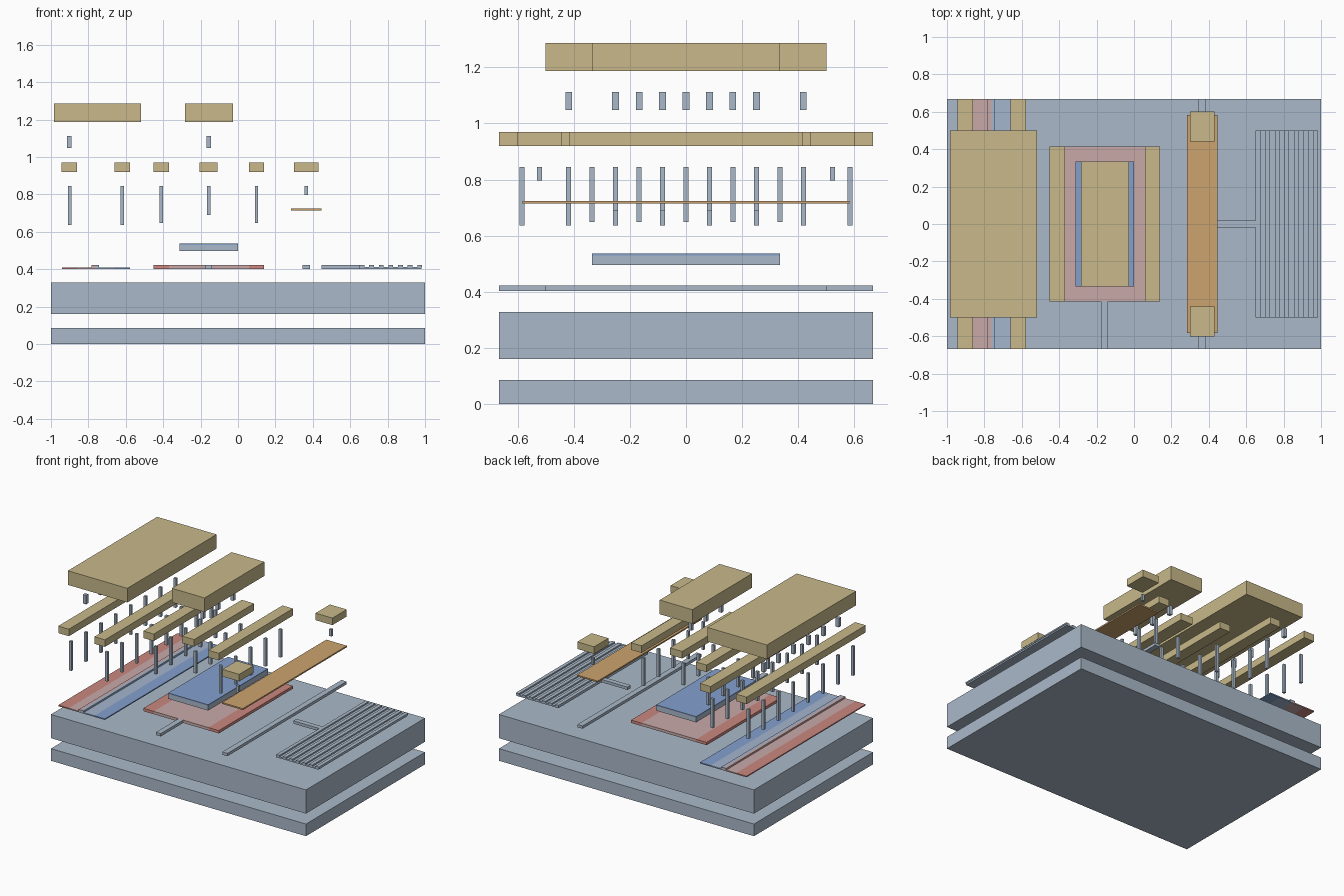
import bpy
import bmesh

cube = bpy.data.objects.get("Cube")
if cube:
    bpy.data.objects.remove(cube, do_unlink=True)


def linear(c):
    c /= 255
    return c / 12.92 if c <= 0.04045 else ((c + 0.055) / 1.055) ** 2.4


def material(name, *rgb):
    mat = bpy.data.materials.new(name)
    mat.use_nodes = True
    color = [linear(c) for c in rgb] + [1]
    mat.diffuse_color = color
    mat.node_tree.nodes["Principled BSDF"].inputs["Base Color"].default_value = color
    return mat


silicon = material("blue grey silicon", 170, 185, 201)
metal = material("tan metal", 200, 185, 138)
resistor = material("copper orange", 204, 163, 110)
red = material("strong red", 203, 136, 127)
pink = material("pale pink", 200, 170, 169)
blue = material("strong blue", 131, 160, 206)
pale_blue = material("pale blue", 165, 182, 206)


def boxes(name, mat, spans):
    """One object made of boxes, each given as x, y and z ranges."""
    bm = bmesh.new()
    for span in spans:
        verts = bmesh.ops.create_cube(bm, size=1)["verts"]
        for v in verts:
            v.co = [(lo + hi) / 2 + c * (hi - lo) for c, (lo, hi) in zip(v.co, span)]
    mesh = bpy.data.meshes.new(name)
    bm.to_mesh(mesh)
    bm.free()
    mesh.materials.append(mat)
    obj = bpy.data.objects.new(name, mesh)
    bpy.context.collection.objects.link(obj)
    return obj


def box(name, mat, x, y, z):
    return boxes(name, mat, [(x, y, z)])


def around(c, width):
    return (c - width / 2, c + width / 2)


def pillars(name, xs, ys, z, width=0.018):
    return boxes(name, silicon, [(around(x, width), around(y, width), z) for x in xs for y in ys])


def both_sides(*values):
    return [s * v for v in values for s in (-1, 1)]


full = (-0.667, 0.667)
pad_y = (-0.5, 0.5)
detector_y = (-0.415, 0.415)
core_y = (-0.335, 0.335)
film = (0.402, 0.41)
guide = (0.402, 0.422)
wiring = (0.92, 0.97)
top_pad = (1.187, 1.287)

# Base layers
box("bottom_slab", silicon, (-1, 1), full, (0, 0.086))
box("oxide_slab", silicon, (-1, 1), full, (0.16, 0.328))

# Modulator: doped bands with a central rib
box("modulator_red_band", red, (-0.942, -0.86), full, film)
box("modulator_pink_band", pink, (-0.86, -0.782), full, film)
box("modulator_rib_pink_half", pink, (-0.782, -0.763), full, guide)
box("modulator_rib_blue_half", pale_blue, (-0.763, -0.743), full, guide)
box("modulator_pale_blue_band", pale_blue, (-0.743, -0.66), full, film)
box("modulator_blue_band", blue, (-0.66, -0.577), full, film)

# Detector: doped plate, absorber block and feed
box("detector_plate", pink, (-0.37, 0.058), detector_y, guide)
boxes("detector_red_edges", red, [((-0.452, -0.37), detector_y, guide),
                                  ((0.058, 0.14), detector_y, guide)])
box("detector_feed", silicon, (-0.177, -0.139), (-0.667, -0.415), guide)
box("absorber_block", silicon, (-0.314, 0), core_y, (0.496, 0.53))
box("absorber_top", blue, (-0.314, 0), core_y, (0.53, 0.537))

# Straight waveguide and heater
box("straight_waveguide", silicon, (0.344, 0.384), full, guide)
box("heater_strip", resistor, (0.284, 0.446), (-0.583, 0.583), (0.714, 0.724))

# Grating coupler with raised ridges
box("coupler_feed", silicon, (0.446, 0.65), (-0.018, 0.018), guide)
box("coupler_plate", silicon, (0.65, 0.98), pad_y, (0.402, 0.412))
boxes("coupler_ridges", silicon,
      [((0.65 + i * 0.0515, 0.675 + i * 0.0515), pad_y, (0.412, 0.422)) for i in range(7)])

# Lower contact pillars
pillars("modulator_pillars", (-0.9, -0.618), both_sides(0.084, 0.251, 0.418, 0.585), (0.637, 0.845))
pillars("detector_side_pillars", (-0.41, 0.099), [0] + both_sides(0.167, 0.335), (0.648, 0.845))
pillars("detector_centre_pillars", (-0.157,), both_sides(0.084, 0.251), (0.69, 0.845))
pillars("heater_pillars", (0.365,), both_sides(0.522), (0.797, 0.845))

# Metal wiring
boxes("modulator_wires", metal, [(around(x, 0.083), full, wiring) for x in (-0.901, -0.618)])
boxes("detector_side_wires", metal, [(around(x, 0.082), detector_y, wiring) for x in (-0.411, 0.099)])
box("detector_centre_wire", metal, (-0.205, -0.109), core_y, wiring)
boxes("heater_pads", metal, [(around(0.365, 0.132), around(y, 0.16), wiring) for y in both_sides(0.522)])

# Upper contact pillars and top pads
pillars("modulator_upper_pillars", (-0.902,), both_sides(0.084, 0.251, 0.418), (1.047, 1.111), 0.024)
pillars("detector_upper_pillars", (-0.157,), [0] + both_sides(0.167), (1.047, 1.111), 0.024)
box("modulator_top_pad", metal, (-0.984, -0.518), pad_y, top_pad)
box("detector_top_pad", metal, (-0.284, -0.028), core_y, top_pad)
